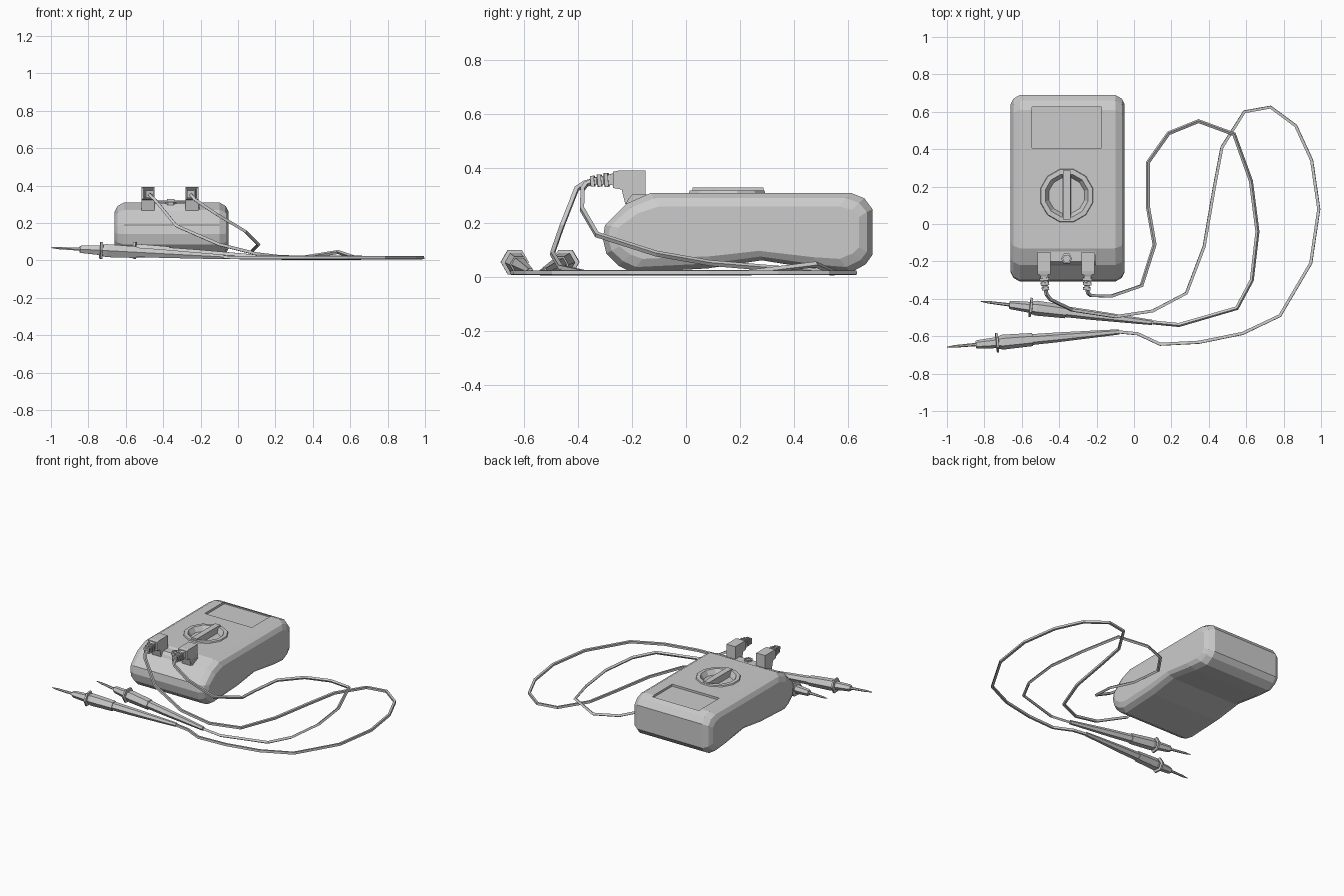
import bpy, bmesh, math
from mathutils import Vector

if "Cube" in bpy.data.objects:
    bpy.data.objects.remove(bpy.data.objects["Cube"])


def loft(name, rings):
    """Closed solid skinned through rings of equal point count."""
    bm = bmesh.new()
    loops = [[bm.verts.new(p) for p in r] for r in rings]
    n = len(loops[0])
    for a, b in zip(loops, loops[1:]):
        for i in range(n):
            j = (i + 1) % n
            bm.faces.new((a[i], a[j], b[j], b[i]))
    bm.faces.new(loops[0])
    bm.faces.new(loops[-1])
    bmesh.ops.recalc_face_normals(bm, faces=bm.faces)
    me = bpy.data.meshes.new(name)
    bm.to_mesh(me)
    bm.free()
    ob = bpy.data.objects.new(name, me)
    bpy.context.collection.objects.link(ob)
    return ob


def lathe(name, p0, p1, profile, sides, phase=0.0):
    """Turned part: profile is (distance along axis, radius)."""
    p0, d = Vector(p0), (Vector(p1) - Vector(p0)).normalized()
    side = d.cross(Vector((0, 0, 1)))
    side = side.normalized() if side.length > 1e-4 else Vector((1, 0, 0))
    up = side.cross(d)
    angs = [phase + 2 * math.pi * i / sides for i in range(sides)]
    return loft(name, [[p0 + d * t + (side * math.cos(a) + up * math.sin(a)) * r for a in angs]
                       for t, r in profile])


def box(name, x0, x1, y0, y1, z0, z1, inset=0.0):
    def ring(z, i):
        return [(x0 + i, y0 + i, z), (x1 - i, y0 + i, z), (x1 - i, y1 - i, z), (x0 + i, y1 - i, z)]
    return loft(name, [ring(z0, 0), ring(z1, inset)])


def cable(name, pts):
    cu = bpy.data.curves.new(name, 'CURVE')
    cu.dimensions = '3D'
    cu.bevel_depth = 0.011
    cu.bevel_resolution = 0
    cu.use_fill_caps = True
    sp = cu.splines.new('POLY')
    sp.points.add(len(pts) - 1)
    for p, co in zip(sp.points, pts):
        p.co = (*co, 1)
    sp.use_smooth = False
    ob = bpy.data.objects.new(name, cu)
    bpy.context.collection.objects.link(ob)


def cut(target, cutter):
    m = target.modifiers.new("cut", 'BOOLEAN')
    m.operation = 'DIFFERENCE'
    m.solver = 'EXACT'
    m.object = cutter
    cutter.hide_render = True
    cutter.hide_set(True)


# Meter case: side profile lofted across x, shrinking towards both sides
CX = -0.355
side_profile = [(-.13, .31), (.61, .31), (.66, .29), (.69, .25), (.69, .08), (.665, .045),
                (.61, .015), (.50, .025), (.28, .06), (.08, .03), (-.20, .015), (-.25, .04),
                (-.295, .085), (-.308, .14), (-.30, .19), (-.22, .27)]
stations = [(-.305, .05), (-.29, .02), (-.255, 0), (.255, 0), (.29, .02), (.305, .05)]
cy, cz, hy, hz = .19, .163, .5, .147
case = loft("meter_case", [[(CX + x, cy + (y - cy) * (1 - d / hy), cz + (z - cz) * (1 - d / hz))
                            for y, z in side_profile] for x, d in stations])

# Recesses for display and dial
cut(case, box("display_cutter", -.545, -.175, .405, .625, .295, .36))
DX, DY = -.36, .152
cut(case, lathe("dial_cutter", (DX, DY, 0), (DX, DY, 1), [(.27, .135), (.4, .135)], 12, math.pi / 12))

# Selector dial with raised rim, sunken floor and grip bar
lathe("dial", (DX, DY, 0), (DX, DY, 1),
      [(.268, .13), (.305, .134), (.305, .148), (.318, .143), (.319, .118), (.285, .098)],
      12, math.pi / 12)
box("dial_grip", DX - .024, DX + .024, DY - .132, DY + .138, .28, .329, .004)

# Socket block on the sloped front, with a hexagonal screw
loft("socket_block", [[(x, -.235, .24), (x, -.215, .285), (x, -.20, .303), (x, -.145, .303), (x, -.145, .24)]
                      for x in (-.515, -.205)])
lathe("socket_screw", (DX, -.185, 0), (DX, -.185, 1),
      [(.295, .03), (.312, .03), (.313, .02), (.304, .02)], 6)

# Right-angle plugs with ribbed strain reliefs
plug_profile = [(-.27, .388), (-.25, .392), (-.15, .392), (-.15, .29), (-.225, .268), (-.238, .322), (-.27, .328)]
ribs = [(0, .034)]
for k in range(3):
    t, r = .022 + k * .026, .036 - k * .004
    ribs += [(t - .008, r - .009), (t, r - .009), (t, r), (t + .014, r), (t + .014, r - .009)]
for label, x, lean in (("left", -.482, .01), ("right", -.247, -.006)):
    half = .035
    loft(label + "_plug", [[(x + s * half, y, z) for y, z in plug_profile] for s in (-1, 1)])
    lathe(label + "_strain_relief", (x, -.265, .36), (x + lean, -.36, .352), ribs, 4, math.pi / 4)

# Test probes: needle, front grip, finger guard, tapering handle
probe = [(0, .002), (.04, .007), (.155, .009), (.155, .019), (.165, .023), (.262, .029), (.264, .052),
         (.276, .052), (.278, .034), (.30, .040), (.46, .035), (.46, .029), (.60, .026),
         (.925, .014)]
lathe("front_probe", (-1.0, -.658, .068), (-.07, -.576, .018), probe, 6)
lathe("rear_probe", (-.82, -.413, .068), (.11, -.528, .018), probe, 6)

# Test leads
G = .014
cable("front_lead", [(-.473, -.34, .354), (-.468, -.375, .345), (-.445, -.405, .325), (-.33, -.46, .185),
                     (-.10, -.495, .085), (.10, -.465, .035), (.28, -.37, G), (.375, -.12, G),
                     (.43, .20, G), (.47, .41, G), (.59, .60, G), (.73, .625, G), (.865, .525, G),
                     (.95, .34, G), (.988, .08, G), (.945, -.21, G), (.78, -.49, G), (.58, -.585, G),
                     (.35, -.632, G), (.14, -.643, G), (.02, -.587, G), (-.08, -.577, .017)])
cable("rear_lead", [(-.253, -.34, .354), (-.245, -.37, .342), (-.23, -.383, .325), (-.12, -.385, .25),
                    (.04, -.33, .155), (.11, -.11, .085), (.075, .09, .05), (.075, .33, .03),
                    (.185, .485, .02), (.345, .55, G), (.535, .48, .045), (.625, .23, G),
                    (.66, -.04, G), (.63, -.30, G), (.55, -.45, G), (.24, -.54, G), (.10, -.526, .017)])
